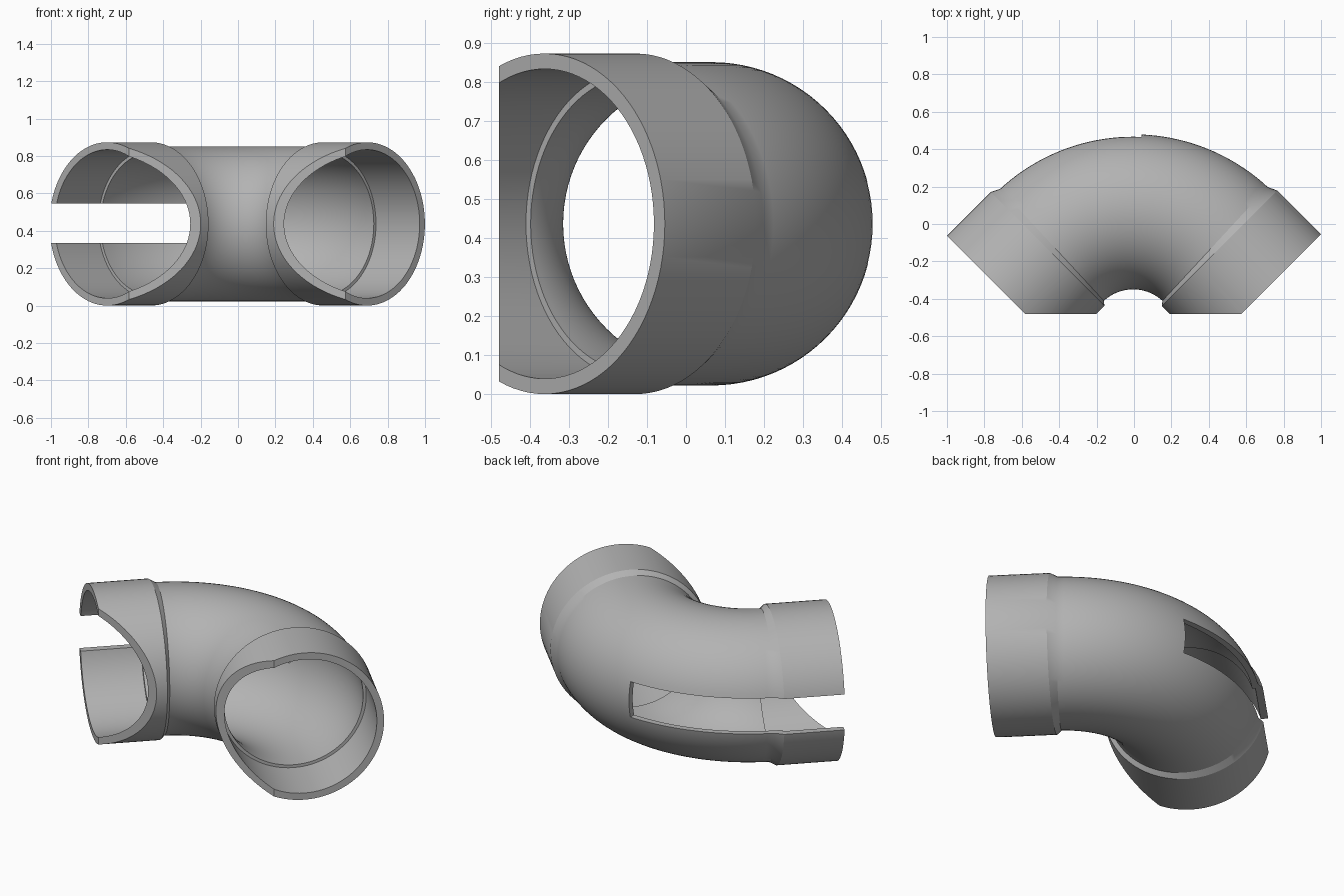
import bpy, bmesh, math
from mathutils import Vector

if "Cube" in bpy.data.objects:
    bpy.data.objects.remove(bpy.data.objects["Cube"], do_unlink=True)

# Bend dimensions
BEND, SWEEP = 0.645, math.pi / 4
CENTRE = Vector((-0.0045, -0.58, 0.4365))
HALF = BEND * SWEEP
PIPE_OUT, PIPE_IN, SOCKET_OUT, SOCKET_IN = 0.4145, 0.38, 0.4365, 0.397
SHOULDER, MOUTH = HALF + 0.008, HALF + 0.338
SIDES, STEPS = 96, 40

grey = bpy.data.materials.new("pipe_grey")
grey.use_nodes = True
colour = (0.45, 0.45, 0.45, 1)
grey.diffuse_color = colour
grey.node_tree.nodes["Principled BSDF"].inputs["Base Color"].default_value = colour


def ring(bm, s, radius):
    """Circle of vertices around the pipe axis at distance s from mid bend."""
    along = max(-HALF, min(HALF, s))
    a = along / BEND
    radial = Vector((math.sin(a), math.cos(a), 0))
    tangent = Vector((math.cos(a), -math.sin(a), 0))
    mid = CENTRE + radial * BEND + tangent * (s - along)
    verts = []
    for i in range(SIDES):
        t = math.tau * i / SIDES
        verts.append(bm.verts.new(mid + radial * radius * math.cos(t)
                                  + Vector((0, 0, radius * math.sin(t)))))
    return verts


def cutter(name, low, high):
    low, high = Vector(low), Vector(high)
    bpy.ops.mesh.primitive_cube_add(size=1, location=(low + high) / 2)
    box = bpy.context.object
    box.name, box.scale, box.hide_render = name, high - low, True
    return box


# Wall section: outside from end to end, then back along the bore
taper = HALF - 0.025
bend = [-taper + 2 * taper * i / STEPS for i in range(STEPS + 1)]
bore = [SHOULDER - 2 * SHOULDER * i / STEPS for i in range(STEPS + 1)]
section = [(-MOUTH, SOCKET_OUT), (-SHOULDER, SOCKET_OUT)]
section += [(s, PIPE_OUT) for s in bend]
section += [(SHOULDER, SOCKET_OUT), (MOUTH, SOCKET_OUT),
            (MOUTH, SOCKET_IN), (SHOULDER, SOCKET_IN)]
section += [(s, PIPE_IN) for s in bore]
section += [(-SHOULDER, SOCKET_IN), (-MOUTH, SOCKET_IN)]

bm = bmesh.new()
rings = [ring(bm, s, r) for s, r in section]
for k, a in enumerate(rings):
    b = rings[(k + 1) % len(rings)]
    for i in range(SIDES):
        j = (i + 1) % SIDES
        bm.faces.new((a[i], a[j], b[j], b[i]))
bmesh.ops.recalc_face_normals(bm, faces=bm.faces)
mesh = bpy.data.meshes.new("pipe_elbow")
bm.to_mesh(mesh)
bm.free()
elbow = bpy.data.objects.new("pipe_elbow", mesh)
bpy.context.collection.objects.link(elbow)
mesh.materials.append(grey)

# Flat front trim and the slot through the outer wall
cuts = [cutter("front_trim", (-2, -2, -1), (2, -0.48, 2)),
        cutter("side_slot", (-2, -0.2, 0.335), (0.04, 1, 0.545))]
bpy.ops.object.select_all(action="DESELECT")
elbow.select_set(True)
bpy.context.view_layer.objects.active = elbow
for box in cuts:
    mod = elbow.modifiers.new(box.name, "BOOLEAN")
    mod.operation, mod.solver, mod.object = "DIFFERENCE", "EXACT", box
    bpy.ops.object.modifier_apply(modifier=mod.name)
    bpy.data.objects.remove(box, do_unlink=True)
bpy.ops.object.shade_smooth_by_angle(angle=math.radians(25))
